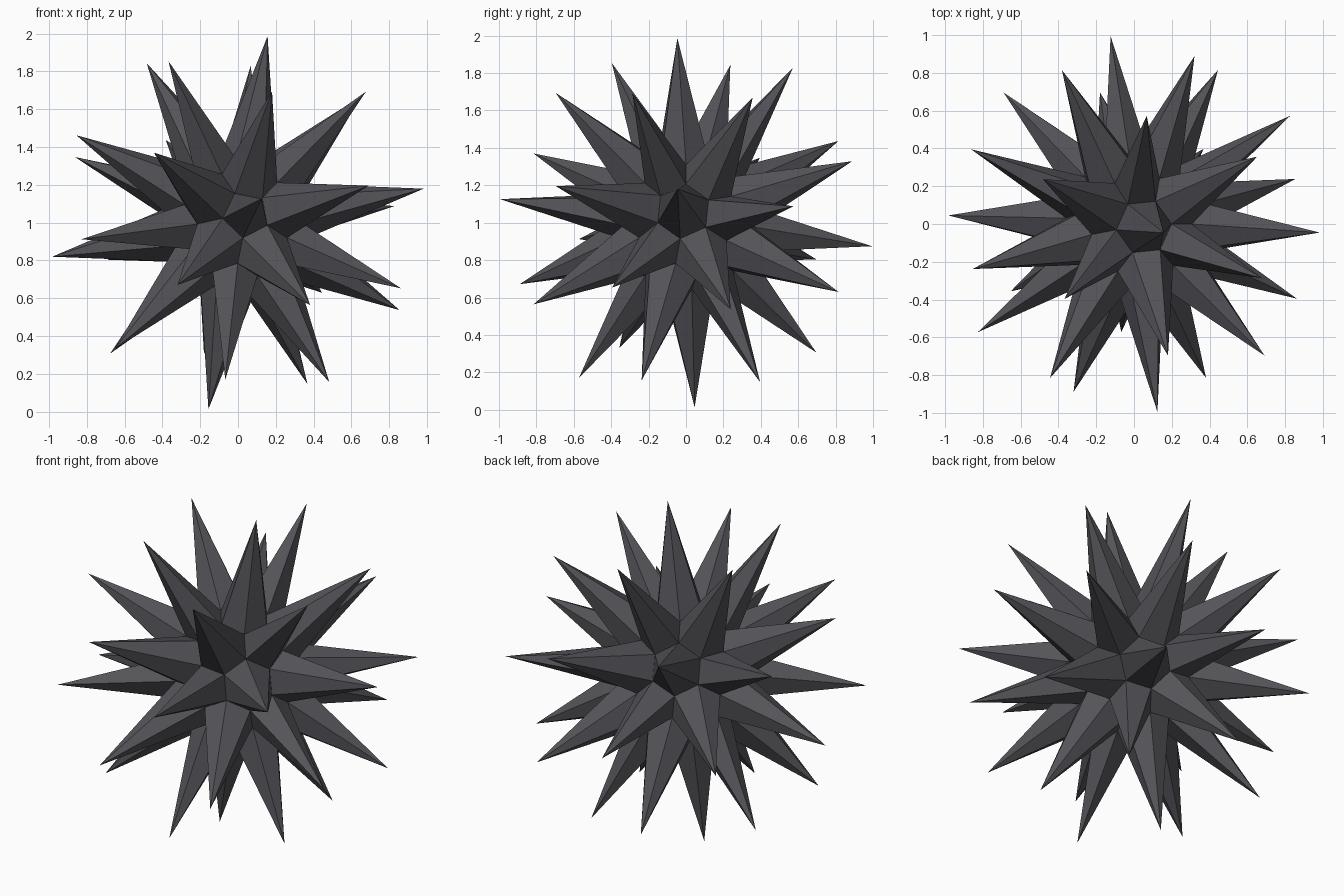
import bpy, bmesh, math
from itertools import combinations
from mathutils import Vector

if "Cube" in bpy.data.objects:
    bpy.data.objects.remove(bpy.data.objects["Cube"])

EDGE = 0.149          # core edge length
TIP5, TIP6 = 1.01, 1.0  # tip radius of five- and six-sided spikes
CENTRE = Vector((0, 0, 1))

# Twelve icosahedron axes from a pole and one neighbouring axis
pole = Vector((0.124, -0.995, 0.126)).normalized()
side = Vector((0.674, -0.27, 0.69))
e1 = (side - pole * side.dot(pole)).normalized()
e2 = pole.cross(e1)
c, s = 1 / math.sqrt(5), 2 / math.sqrt(5)
ring = []
for i in range(5):
    a = i * math.tau / 5
    ring.append(pole * c + (e1 * math.cos(a) + e2 * math.sin(a)) * s)
axes5 = [pole] + ring
axes5 += [-v for v in axes5]


def near(u, v):
    return abs(u.dot(v) - c) < 0.01


# Twenty axes through the triangles between them
axes6 = [(u + v + w).normalized() for u, v, w in combinations(axes5, 3)
         if near(u, v) and near(v, w) and near(u, w)]

# Core points: a truncated icosahedron
radius = 3 * EDGE * math.sin(math.tau / 5)
bm = bmesh.new()
core = []
for u in axes5:
    for v in axes5:
        if near(u, v):
            d = (u * 2 + v) / 3 * radius
            core.append((d, bm.verts.new(CENTRE + d)))


def spike(axis, sides, tip_radius):
    """Pyramid over the core face that lies across the axis."""
    base = sorted(core, key=lambda p: -p[0].dot(axis))[:sides]
    f1 = axis.orthogonal().normalized()
    f2 = axis.cross(f1)
    base.sort(key=lambda p: math.atan2(p[0].dot(f2), p[0].dot(f1)))
    tip = bm.verts.new(CENTRE + axis * tip_radius)
    for i in range(sides):
        bm.faces.new((base[i][1], base[(i + 1) % sides][1], tip))


for axis in axes5:
    spike(axis, 5, TIP5)
for axis in axes6:
    spike(axis, 6, TIP6)
bm.normal_update()

mesh = bpy.data.meshes.new("spiked_ball")
bm.to_mesh(mesh)
bm.free()
ball = bpy.data.objects.new("spiked_ball", mesh)
bpy.context.collection.objects.link(ball)

# Single dark grey surface
grey = bpy.data.materials.new("dark_grey")
grey.diffuse_color = (0.088, 0.088, 0.1, 1)
grey.use_nodes = True
grey.node_tree.nodes["Principled BSDF"].inputs["Base Color"].default_value = grey.diffuse_color
mesh.materials.append(grey)
